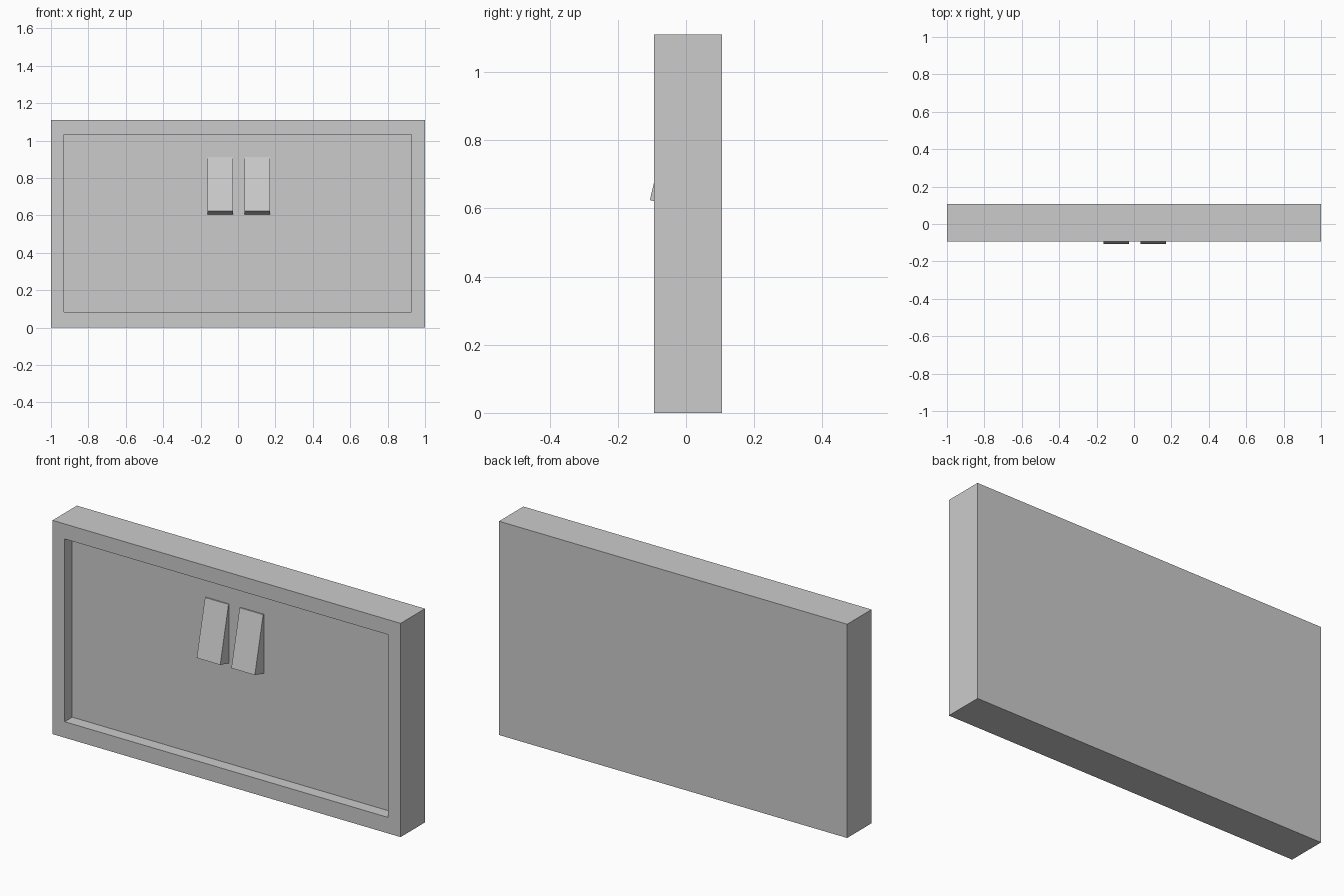
import bpy
import bmesh

cube = bpy.data.objects.get("Cube")
if cube:
    bpy.data.objects.remove(cube, do_unlink=True)

grey = bpy.data.materials.new("plain grey")
grey.use_nodes = True
colour = (0.6, 0.6, 0.6, 1)
grey.diffuse_color = colour
grey.node_tree.nodes["Principled BSDF"].inputs["Base Color"].default_value = colour

FRONT, BACK, RECESS = -0.094, 0.106, -0.032
HEIGHT = 1.11


def finish(name, bm):
    bmesh.ops.recalc_face_normals(bm, faces=bm.faces)
    mesh = bpy.data.meshes.new(name)
    bm.to_mesh(mesh)
    bm.free()
    mesh.materials.append(grey)
    obj = bpy.data.objects.new(name, mesh)
    bpy.context.collection.objects.link(obj)
    return obj


# Panel: a slab whose front face is inset and pushed in to leave a raised border
bm = bmesh.new()
bmesh.ops.create_cube(bm, size=1)
for v in bm.verts:
    v.co.x *= 2
    v.co.y = FRONT if v.co.y < 0 else BACK
    v.co.z = 0 if v.co.z < 0 else HEIGHT
front = min(bm.faces, key=lambda f: f.calc_center_median().y)
bmesh.ops.inset_region(bm, faces=[front], thickness=0.08)
rim = list(front.verts)
for v in rim:
    v.co.x = -0.93 if v.co.x < 0 else 0.927
    v.co.z = 0.083 if v.co.z < HEIGHT / 2 else 1.032
pushed = bmesh.ops.extrude_discrete_faces(bm, faces=[front])["faces"][0]
for v in pushed.verts:
    v.co.y = RECESS
finish("recessed_panel", bm)


# Tabs: two wedges leaning out of the recess, thickest at the bottom
def wedge(name, x0, x1):
    profile = [(RECESS, 0.912), (-0.038, 0.912), (-0.106, 0.624), (RECESS, 0.605)]
    bm = bmesh.new()
    side = bm.faces.new([bm.verts.new((x0, y, z)) for y, z in profile])
    moved = bmesh.ops.extrude_face_region(bm, geom=[side])["geom"]
    for v in moved:
        if isinstance(v, bmesh.types.BMVert):
            v.co.x = x1
    finish(name, bm)


wedge("right_tab", -0.163, -0.028)
wedge("left_tab", 0.036, 0.171)
